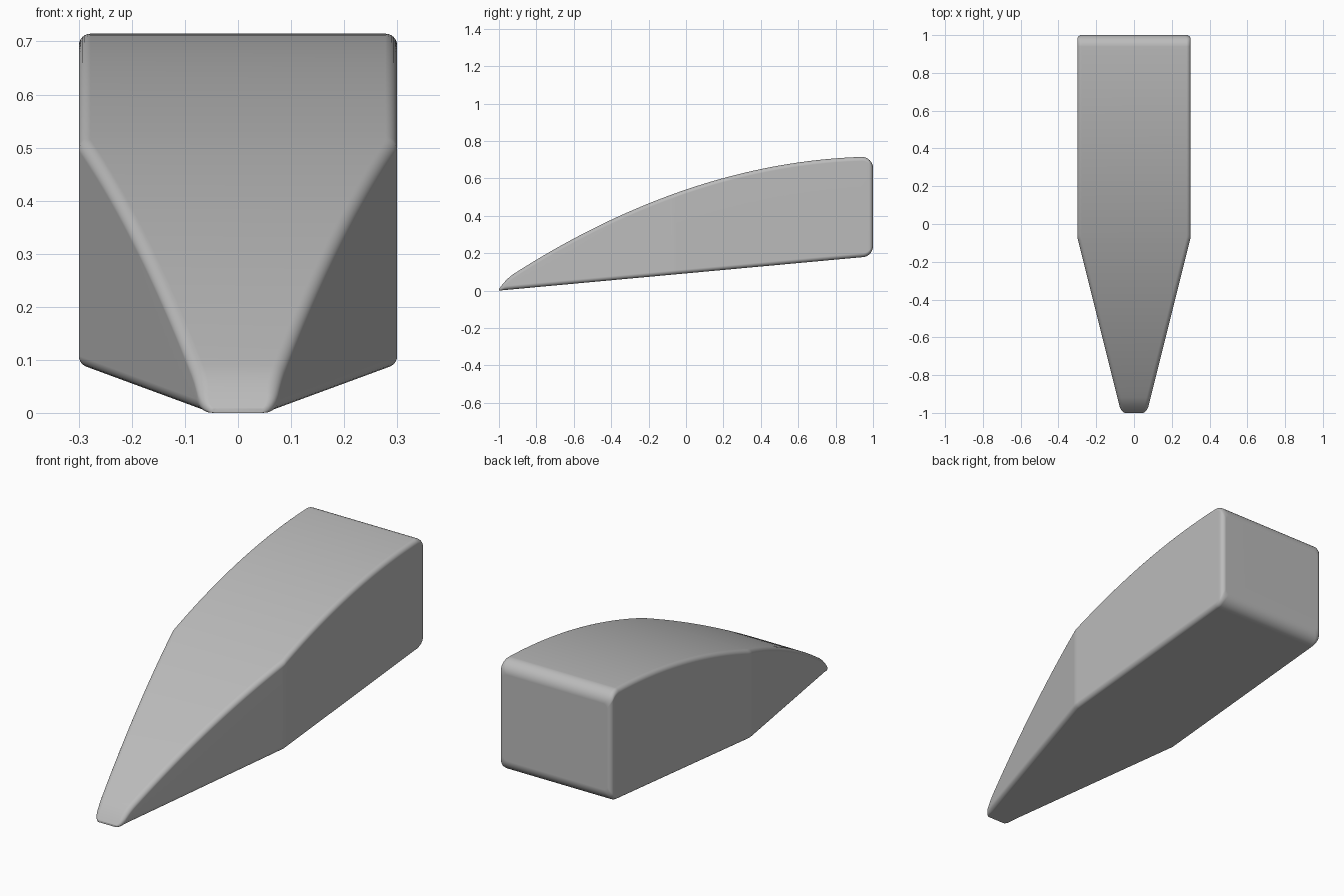
import bpy
import bmesh
from math import sin, cos, pi, sqrt

cube = bpy.data.objects.get("Cube")
if cube:
    bpy.data.objects.remove(cube, do_unlink=True)

EDGE = 0.022      # radius of the long edges and upright rear edges
REAR = 0.06       # radius of the rear top and bottom edges
STEPS = 6


def rear_inset(y, radius):
    d = max(0, y - (1 - radius))
    return radius - sqrt(max(0, radius ** 2 - d ** 2))


def half_width(y):
    w = min(0.3, 0.3 + 0.25 * (y + 0.07))
    nose = max(0, -0.965 - y) / 0.035
    return w - 0.022 * (1 - sqrt(max(0, 1 - nose ** 2))) - rear_inset(y, EDGE)


def heights(y):
    yc = min(y, 1 - REAR)
    low = 0.092 * (yc + 1)
    high = 0.54 + 0.339 * yc - 0.163 * yc ** 2
    high -= 0.03 * max(0, (-0.92 - y) / 0.08) ** 2
    inset = rear_inset(y, REAR)
    return low + inset, high - inset


def section(y):
    """Rounded rectangle across the body."""
    w = half_width(y)
    low, high = heights(y)
    r = min(EDGE, (high - low) * 0.45)
    corners = [(w - r, high - r), (r - w, high - r), (r - w, low + r), (w - r, low + r)]
    points = []
    for i, (x, z) in enumerate(corners):
        for k in range(STEPS + 1):
            a = (i + k / STEPS) * pi / 2
            points.append((x + r * cos(a), y, z + r * sin(a)))
    return points


# Stations: rounded nose, curved body with soft side crease, rounded rear
stations = [-1 + 0.08 * (k / 8) ** 2 for k in range(9)]
stations += [-0.92 + 0.82 * k / 22 for k in range(1, 23)]
stations += [-0.085, -0.07, -0.055]
stations += [-0.04 + 0.98 * k / 24 for k in range(25)]
stations += [1 - REAR + REAR * sin(k / 12 * pi / 2) for k in range(1, 13)]

bm = bmesh.new()
rings = [[bm.verts.new(p) for p in section(y)] for y in stations]
for a, b in zip(rings, rings[1:]):
    for i in range(len(a)):
        j = (i + 1) % len(a)
        bm.faces.new((a[i], a[j], b[j], b[i]))
bm.faces.new(rings[0])
bm.faces.new(rings[-1])
bmesh.ops.recalc_face_normals(bm, faces=bm.faces)
mesh = bpy.data.meshes.new("wedge_body")
bm.to_mesh(mesh)
bm.free()
body = bpy.data.objects.new("wedge_body", mesh)
bpy.context.collection.objects.link(body)

# Plain grey finish
grey = bpy.data.materials.new("plain grey")
grey.use_nodes = True
colour = (0.5, 0.5, 0.5, 1)
grey.diffuse_color = colour
grey.node_tree.nodes["Principled BSDF"].inputs["Base Color"].default_value = colour
mesh.materials.append(grey)

# Smooth shading with flat broad faces
bpy.ops.object.select_all(action='DESELECT')
body.select_set(True)
bpy.context.view_layer.objects.active = body
bpy.ops.object.shade_smooth_by_angle(angle=0.7)
body.modifiers.new("face_weighted_normals", 'WEIGHTED_NORMAL').keep_sharp = True
